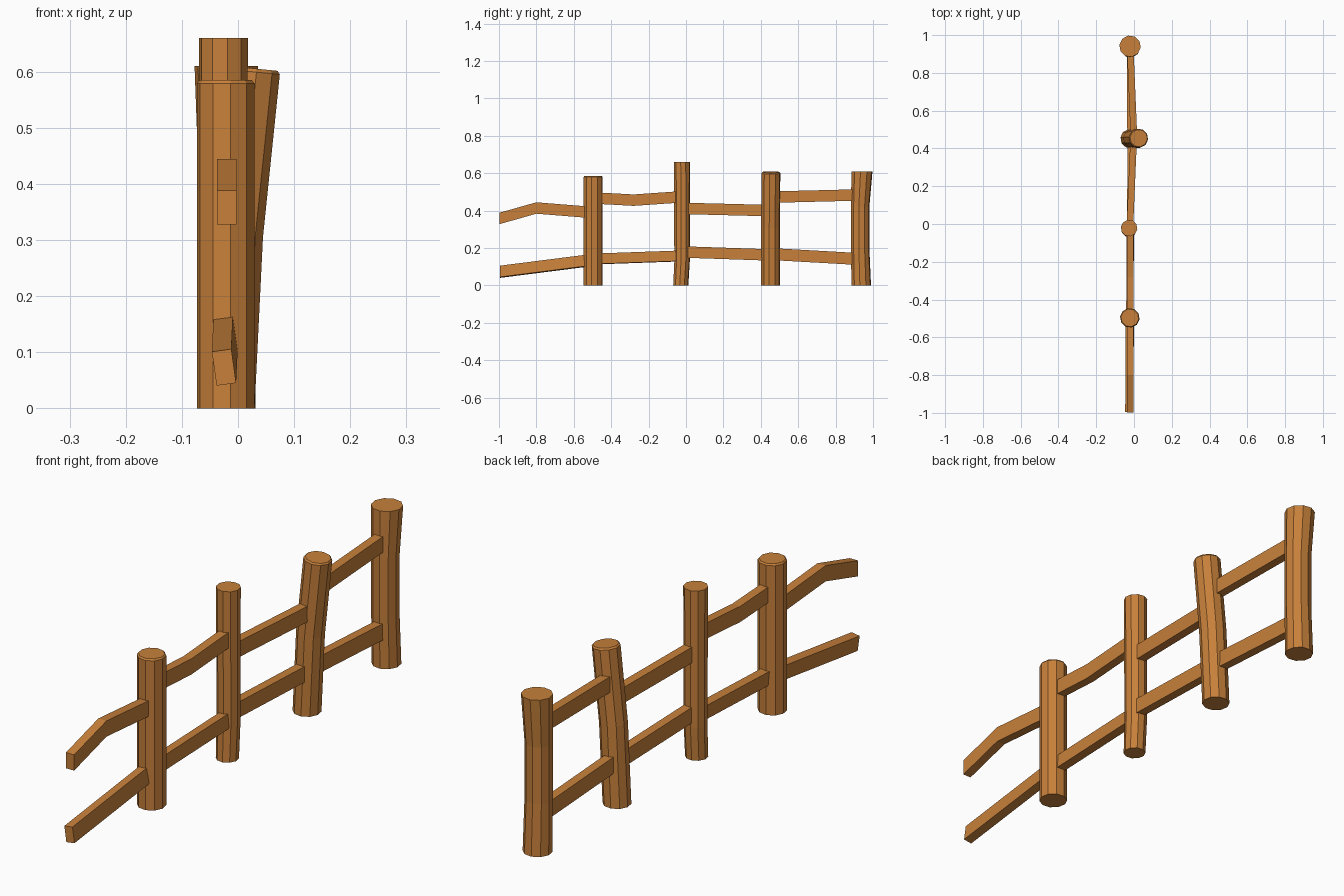
import bpy, bmesh, math
from mathutils import Vector

if "Cube" in bpy.data.objects:
    bpy.data.objects.remove(bpy.data.objects["Cube"])

wood = bpy.data.materials.new("warm brown wood")
wood.diffuse_color = (0.57, 0.216, 0.043, 1)
wood.use_nodes = True
wood.node_tree.nodes["Principled BSDF"].inputs["Base Color"].default_value = wood.diffuse_color


def loft(name, rings):
    """Skin a list of equal-length point rings and cap both ends."""
    bm = bmesh.new()
    loops = [[bm.verts.new(p) for p in ring] for ring in rings]
    n = len(loops[0])
    for a, b in zip(loops, loops[1:]):
        for i in range(n):
            j = (i + 1) % n
            bm.faces.new((a[i], a[j], b[j], b[i]))
    bm.faces.new(loops[0][::-1])
    bm.faces.new(loops[-1])
    bmesh.ops.recalc_face_normals(bm, faces=bm.faces[:])
    me = bpy.data.meshes.new(name)
    bm.to_mesh(me)
    bm.free()
    me.materials.append(wood)
    ob = bpy.data.objects.new(name, me)
    bpy.context.collection.objects.link(ob)


def post(name, sections, tilt=0.0, sides=10):
    """sections: (x, y, z, radius) up the log; tilt slopes the upper rings in x."""
    rings = []
    for k, (x, y, z, r) in enumerate(sections):
        slope = tilt if k else 0
        ring = []
        for i in range(sides):
            a = math.radians(28) + math.tau * i / sides
            c = r * math.cos(a)
            ring.append(Vector((x + c, y + r * math.sin(a), z - slope * c)))
        rings.append(ring)
    loft(name, rings)


def rail(name, sections, w=0.035, h=0.061):
    """sections: (x, y, z, twist degrees) of the plank centre."""
    rings = []
    for x, y, z, twist in sections:
        c, s = math.cos(math.radians(twist)), math.sin(math.radians(twist))
        corners = [(-w/2, -h/2), (w/2, -h/2), (w/2, h/2), (-w/2, h/2)]
        rings.append([Vector((x + u*c - v*s, y, z + u*s + v*c)) for u, v in corners])
    loft(name, rings)


# Upright logs
post("post_1", [(-.022, -.497, 0, .052), (-.022, -.497, .579, .052), (-.022, -.497, .585, .047)])
post("post_2", [(-.026, -.028, 0, .041), (-.026, -.021, .13, .042), (-.026, -.022, .66, .044)])
post("post_3", [(-.021, .452, 0, .051), (-.006, .452, .31, .051),
                (.024, .454, .600, .051), (.025, .454, .606, .046)], tilt=.1)
post("post_4", [(-.021, .937, 0, .053), (-.021, .931, .20, .050),
                (-.021, .931, .42, .050), (-.021, .941, .61, .057)])

# Upper rails
rail("upper_rail_1", [(-.02, -.998, .358, 0), (-.02, -.80, .414, 0), (-.02, -.50, .390, 0)])
rail("upper_rail_2", [(-.02, -.50, .468, 0), (-.02, -.28, .456, 0), (-.02, -.02, .474, 0)])
rail("upper_rail_3", [(-.022, -.02, .412, 0), (-.002, .45, .400, 0)])
rail("upper_rail_4", [(.000, .45, .472, 0), (-.02, .93, .484, 0)])

# Lower rails
rail("lower_rail_1", [(-.025, -.995, .073, 8), (-.022, -.50, .136, 8)])
rail("lower_rail_2", [(-.022, -.50, .141, 4), (-.02, -.02, .158, 4)], h=.056)
rail("lower_rail_3", [(-.02, -.02, .179, 0), (-.016, .45, .163, 0)])
rail("lower_rail_4", [(-.018, .45, .168, 0), (-.02, .93, .141, 0)], h=.064)
